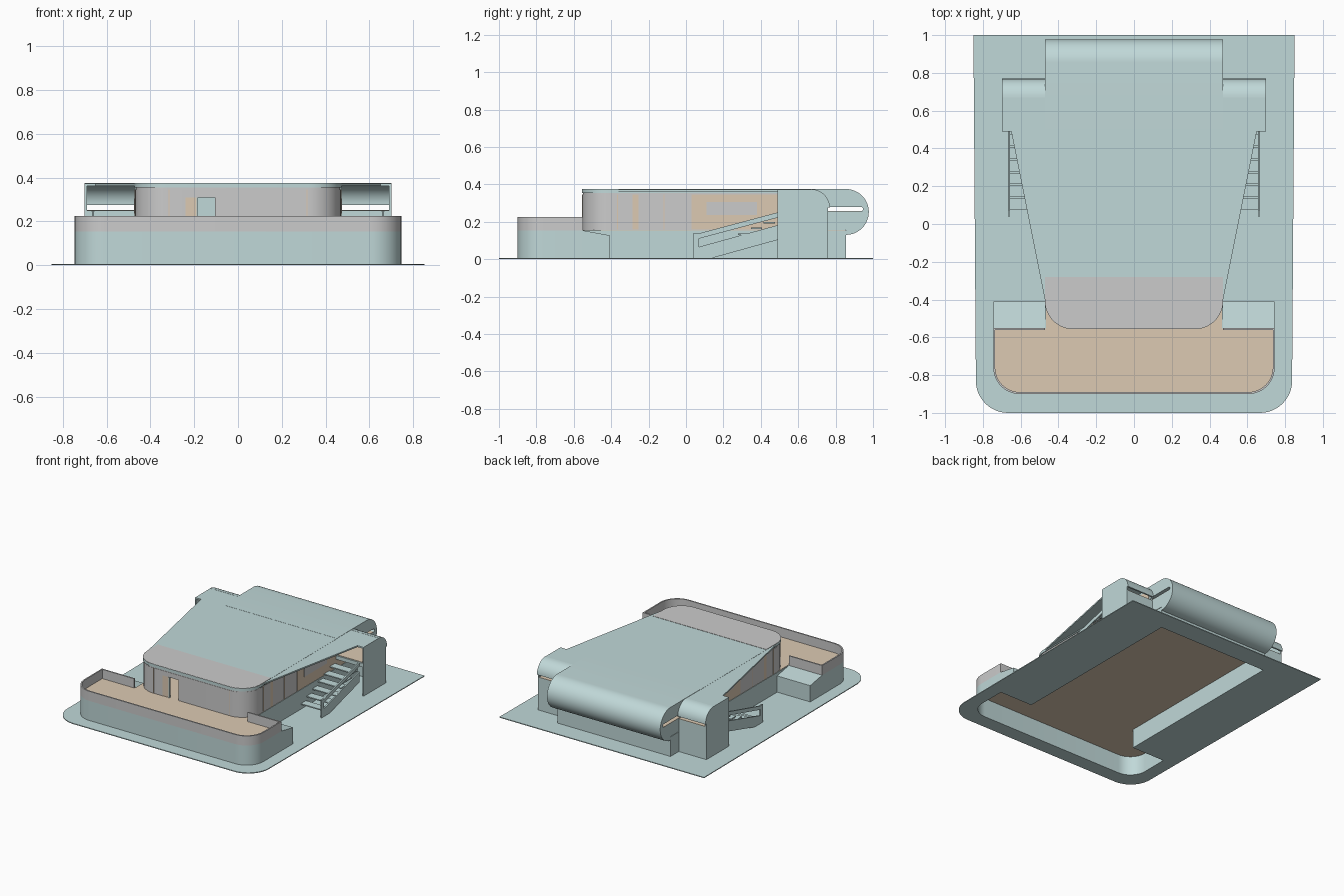
import bpy, bmesh
from math import sin, cos, pi, radians
from mathutils import Vector

if "Cube" in bpy.data.objects:
    bpy.data.objects.remove(bpy.data.objects["Cube"])


def material(name, rgb):
    m = bpy.data.materials.new(name)
    m.diffuse_color = (*rgb, 1)
    m.use_nodes = True
    m.node_tree.nodes["Principled BSDF"].inputs["Base Color"].default_value = m.diffuse_color
    return m


TEAL = material("teal", (0.53, 0.69, 0.69))
TAN = material("tan", (0.72, 0.59, 0.45))


def arc(cx, cy, r, a0, a1, n=12):
    return [(cx + r * cos(radians(a0 + (a1 - a0) * i / n)),
             cy + r * sin(radians(a0 + (a1 - a0) * i / n))) for i in range(n + 1)]


def u_shape(w, front, back, r):
    """Outline with a straight back and two rounded front corners."""
    return ([(-w, back)] + arc(-w + r, front + r, r, 180, 270)
            + arc(w - r, front + r, r, 270, 360) + [(w, back)])


def prism(name, loops, lo, hi, mat=None, axis='Z'):
    """Extrude outlines (first outer, rest holes) along Z (xy loops) or X (yz loops)."""
    def place(a, b, t):
        return Vector((a, b, t)) if axis == 'Z' else Vector((t, a, b))
    bm = bmesh.new()
    edges = []
    for loop in loops:
        vs = [bm.verts.new(place(a, b, lo)) for a, b in loop]
        edges += [bm.edges.new((vs[i - 1], vs[i])) for i in range(len(vs))]
    bmesh.ops.triangle_fill(bm, use_beauty=True, edges=edges)
    out = bmesh.ops.extrude_face_region(bm, geom=bm.faces[:], use_keep_orig=True)
    moved = [g for g in out['geom'] if isinstance(g, bmesh.types.BMVert)]
    bmesh.ops.translate(bm, verts=moved, vec=place(0, 0, hi - lo))
    bmesh.ops.recalc_face_normals(bm, faces=bm.faces[:])
    me = bpy.data.meshes.new(name)
    bm.to_mesh(me)
    bm.free()
    me.shade_smooth()
    me.set_sharp_from_angle(angle=radians(30))
    if mat:
        me.materials.append(mat)
    ob = bpy.data.objects.new(name, me)
    bpy.context.collection.objects.link(ob)
    return ob


def box(name, x0, x1, y0, y1, z0, z1, mat=None):
    return prism(name, [[(x0, y0), (x1, y0), (x1, y1), (x0, y1)]], z0, z1, mat)


def pair(name, loop, lo, hi, mat=None, axis='Z'):
    """Same part on the right and, mirrored, on the left."""
    prism(name + "_right", [loop], lo, hi, mat, axis)
    if axis == 'X':
        prism(name + "_left", [loop], -hi, -lo, mat, axis)
    else:
        prism(name + "_left", [[(-a, b) for a, b in loop]], lo, hi, mat, axis)


def pair_box(name, x0, x1, y0, y1, z0, z1, mat=None):
    pair(name, [(x0, y0), (x1, y0), (x1, y1), (x0, y1)], z0, z1, mat)


def tee(d):
    """Base footprint, inset by d: wide terrace in front, narrow body behind."""
    return ([(-0.47 + d, 0.855 - d), (-0.47 + d, -0.55 - d)]
            + u_shape(0.745 - d, -0.9 + d, -0.55 - d, 0.14 - d)
            + [(0.47 - d, -0.55 - d), (0.47 - d, 0.855 - d)])


# ground plate, open under the base
plate = u_shape(0.837, -1, 1, 0.17)
plate[0], plate[-1] = (-0.85, 1), (0.85, 1)
prism("ground_plate", [plate, tee(0.01)], 0, 0.006, TEAL)

# hollow base, floor and planters
prism("base_wall", [tee(0), tee(0.01)], 0, 0.153, TEAL)
prism("floor", [tee(0.003)], 0.145, 0.156, TAN)
pair("planter", [(-0.55, 0), (-0.41, 0), (-0.41, 0.128), (-0.55, 0.153)],
     0.47, 0.745, TEAL, 'X')

# terrace parapet
outer, inner = u_shape(0.745, -0.9, -0.55, 0.14), u_shape(0.735, -0.89, -0.56, 0.13)
prism("terrace_parapet", [outer + [(0.47, -0.55), (0.47, -0.56)] + inner[::-1]
                          + [(-0.47, -0.56), (-0.47, -0.55)]], 0.153, 0.225)

# house walls with a door gap in front
wo, wi = u_shape(0.468, -0.553, 0.5, 0.15), u_shape(0.458, -0.543, 0.5, 0.14)
h = len(wo) // 2
prism("house_wall_left", [wo[:h] + [(-0.24, -0.553), (-0.24, -0.543)] + wi[:h][::-1]],
      0.156, 0.346)
prism("house_wall_right", [[(-0.105, -0.543), (-0.105, -0.553)] + wo[h:] + wi[h:][::-1]],
      0.156, 0.346)
box("door_lintel", -0.24, -0.105, -0.553, -0.543, 0.31, 0.346)
box("door_leaf", -0.24, -0.185, -0.551, -0.545, 0.156, 0.31, TAN)
box("door_post", -0.19, -0.182, -0.554, -0.543, 0.156, 0.31, TEAL)

# timber side panels, windows and mullions
pair_box("timber_panel", 0.466, 0.472, 0.03, 0.72, 0.158, 0.346, TAN)
pair_box("side_window", 0.468, 0.474, 0.11, 0.38, 0.235, 0.305)
pair_box("timber_post", 0.466, 0.471, -0.285, -0.255, 0.158, 0.346, TAN)
for i, y in enumerate((-0.37, -0.12)):
    pair_box(f"mullion_{i}", 0.466, 0.470, y, y + 0.006, 0.158, 0.346, TAN)
pair_box("front_mullion", 0.312, 0.318, -0.555, -0.545, 0.158, 0.346, TAN)

# roof slab with grey front sheet
prism("roof_slab", [u_shape(0.472, -0.557, 0.5, 0.15)], 0.354, 0.374, TEAL)
prism("roof_soffit", [u_shape(0.466, -0.551, 0.5, 0.145)], 0.344, 0.355)
prism("roof_front_sheet", [u_shape(0.471, -0.556, -0.28, 0.149)], 0.373, 0.376)

# rear of the house rolling down from the roof, with a slot through it
roll = [(0.5, 0.156), (0.5, 0.375)] + arc(0.855, 0.2525, 0.1225, 90, -90, 24) + [(0.855, 0.156)]
slot = [(0.74, 0.256), (0.74, 0.28)] + [(0.935, 0.28)] + arc(0.935, 0.268, 0.012, 80, -80, 6) + [(0.935, 0.256)]
prism("roof_roll", [roll, slot], -0.47, 0.47, TEAL, 'X')
box("slot_floor", -0.47, 0.47, 0.74, 0.935, 0.254, 0.258, TAN)

# side wings: tapering canopy, rolled rear edge, outer pier, landing
pair("wing_canopy", [(0.47, -0.41), (0.65, 0.49), (0.7, 0.49), (0.7, 0.67), (0.47, 0.67)],
     0.362, 0.373, TEAL)
pair("wing_roll", arc(0.67, 0.275, 0.099, 90, 0) + arc(0.67, 0.275, 0.087, 0, 90),
     0.47, 0.7, TEAL, 'X')
pair("pier", [(0.49, 0), (0.758, 0), (0.758, 0.28)] + arc(0.67, 0.275, 0.098, 20, 90)
     + [(0.49, 0.373)], 0.69, 0.7, TEAL, 'X')
pair_box("landing", 0.47, 0.69, 0.49, 0.755, 0.222, 0.25, TEAL)
pair_box("landing_back_wall", 0.47, 0.69, 0.745, 0.757, 0, 0.25, TEAL)
pair_box("landing_top", 0.47, 0.69, 0.5, 0.757, 0.25, 0.253, TAN)

# stairs: stringers, handrails, posts and treads
pair("stringer", [(0.07, 0.006), (0.14, 0.006), (0.49, 0.103), (0.49, 0.182), (0.07, 0.066)],
     0.657, 0.667, TEAL, 'X')
pair("handrail", [(0.07, 0.11), (0.49, 0.222), (0.49, 0.25), (0.07, 0.138)],
     0.657, 0.667, TEAL, 'X')
pair_box("stair_post", 0.657, 0.667, 0.04, 0.07, 0.006, 0.14, TEAL)
for i in range(6):
    y, z = 0.075 + i * 0.068, 0.04 + i * 0.03
    pair_box(f"tread_{i}", 0.47, 0.66, y, y + 0.06, z, z + 0.008, TEAL)
